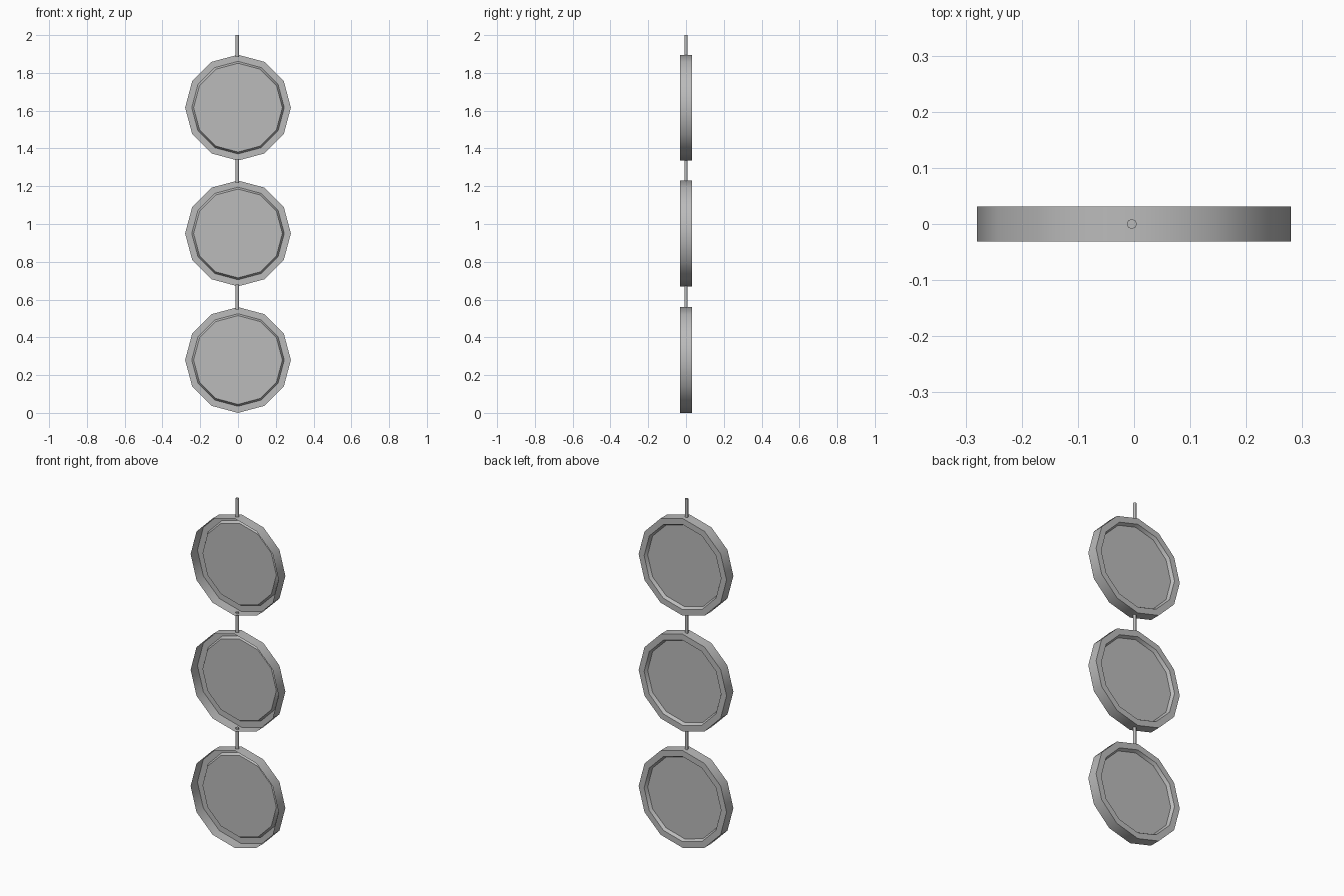
import bpy, bmesh, math

if "Cube" in bpy.data.objects:
    bpy.data.objects.remove(bpy.data.objects["Cube"], do_unlink=True)

SIDES = 12
# Dish profile as (radius, y): open front edge, back rim, tapered wall, panel edge
PROFILE = [(0.28, -0.031), (0.28, 0.031), (0.245, 0.031), (0.235, 0.013)]

grey = bpy.data.materials.new("grey")
grey.use_nodes = True
grey.diffuse_color = (0.5, 0.5, 0.5, 1)
grey.node_tree.nodes["Principled BSDF"].inputs["Base Color"].default_value = (0.5, 0.5, 0.5, 1)


def finish(name, bm):
    mesh = bpy.data.meshes.new(name)
    bm.to_mesh(mesh)
    bm.free()
    mesh.materials.append(grey)
    obj = bpy.data.objects.new(name, mesh)
    bpy.context.collection.objects.link(obj)
    bpy.ops.object.select_all(action="DESELECT")
    obj.select_set(True)
    bpy.context.view_layer.objects.active = obj
    bpy.ops.object.shade_smooth_by_angle(angle=math.radians(46))
    return obj


def disc(name, z):
    # Shell open at the front, with a panel set into the back
    bm = bmesh.new()
    rings = []
    for r, y in PROFILE:
        angles = [math.tau * i / SIDES for i in range(SIDES)]
        rings.append([bm.verts.new((r * math.sin(a), y, r * math.cos(a))) for a in angles])
    for a, b in zip(rings, rings[1:]):
        for i in range(SIDES):
            j = (i + 1) % SIDES
            bm.faces.new((a[i], b[i], b[j], a[j]))
    bm.faces.new(rings[-1])
    bmesh.ops.recalc_face_normals(bm, faces=bm.faces)
    # Panel and rim face the back
    bm.faces.ensure_lookup_table()
    bm.normal_update()
    if bm.faces[-1].normal.y < 0:
        bmesh.ops.reverse_faces(bm, faces=bm.faces)
    finish(name, bm).location.z = z


def rod(name, bottom, top):
    bm = bmesh.new()
    bmesh.ops.create_cone(bm, cap_ends=True, segments=8, radius1=0.009,
                          radius2=0.009, depth=top - bottom)
    finish(name, bm).location = (-0.004, 0, (bottom + top) / 2)


# Three hanging discs, each with a rod above it
for label, z, rod_top in (("lower", 0.28, 0.68), ("middle", 0.95, 1.345), ("upper", 1.616, 2.0)):
    disc(label + "_disc", z)
    rod(label + "_rod", z + 0.268, rod_top)
